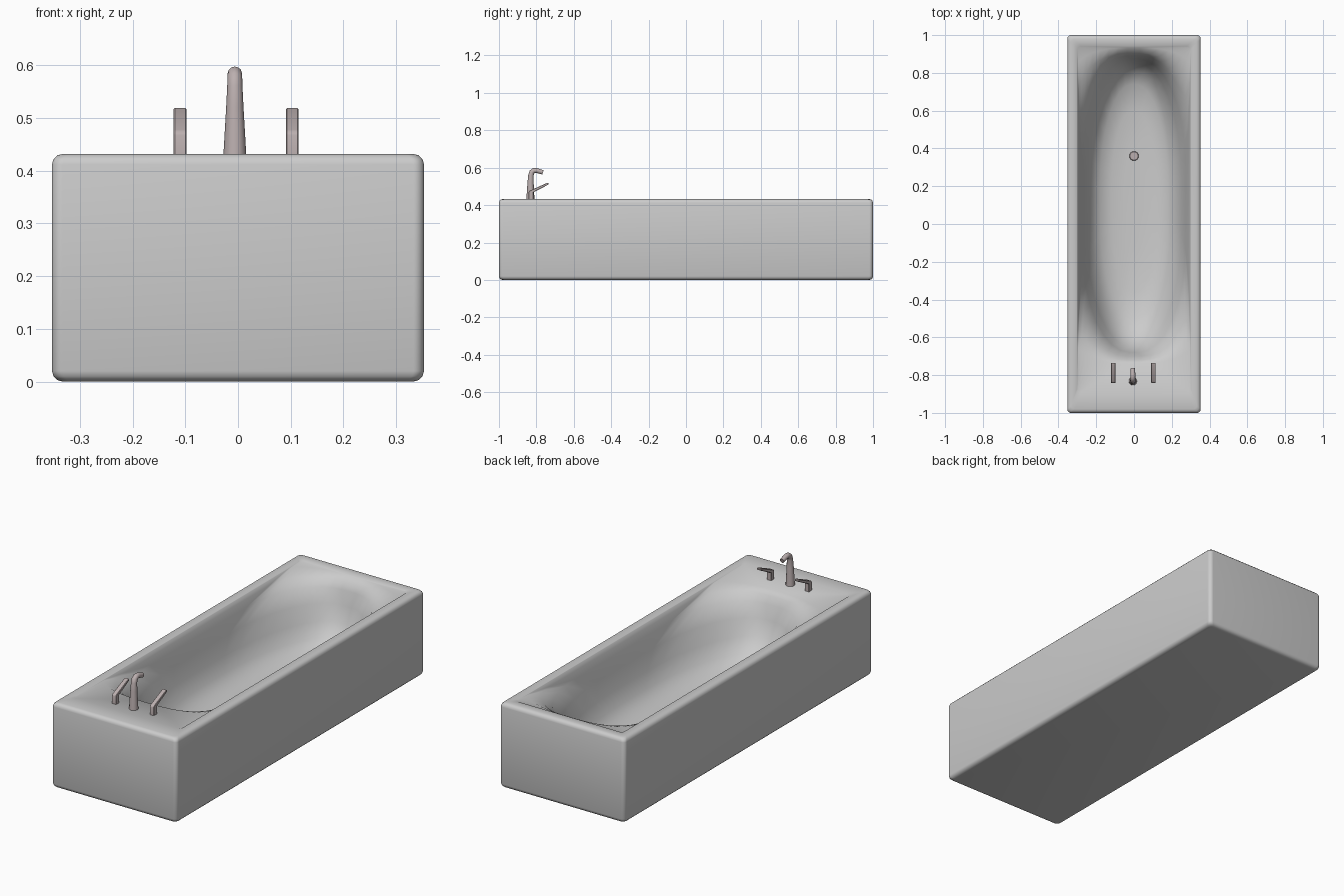
import bpy, bmesh, math
from mathutils import Vector

if "Cube" in bpy.data.objects:
    bpy.data.objects.remove(bpy.data.objects["Cube"])


def ring(hx, y0, y1, rx, ry, z, n=8):
    """Rounded rectangle with elliptical corners, always 4*(n+1) points."""
    cy, hy = (y0 + y1) / 2, (y1 - y0) / 2
    pts = []
    for q, (sx, sy) in enumerate(((1, 1), (-1, 1), (-1, -1), (1, -1))):
        for i in range(n + 1):
            a = math.pi / 2 * (q + i / n)
            pts.append((sx * (hx - rx) + rx * math.cos(a),
                        cy + sy * (hy - ry) + ry * math.sin(a), z))
    return pts


def activate(ob):
    bpy.ops.object.select_all(action='DESELECT')
    ob.select_set(True)
    bpy.context.view_layer.objects.active = ob


def finish(name, bm, mat=None, angle=35):
    bmesh.ops.recalc_face_normals(bm, faces=bm.faces)
    me = bpy.data.meshes.new(name)
    bm.to_mesh(me)
    bm.free()
    ob = bpy.data.objects.new(name, me)
    bpy.context.collection.objects.link(ob)
    if mat:
        me.materials.append(mat)
    activate(ob)
    bpy.ops.object.shade_smooth_by_angle(angle=math.radians(angle))
    return ob


metal = bpy.data.materials.new("warm_metal")
metal.diffuse_color = (0.5, 0.43, 0.43, 1)
metal.use_nodes = True
metal.node_tree.nodes["Principled BSDF"].inputs["Base Color"].default_value = metal.diffuse_color

# Tub: outer shell, rim and basin lofted as one closed surface
W, H, R = 0.353, 0.432, 0.02
rings = []
for a in (0, 30, 60, 90):                       # rounded bottom edge
    s = R * (1 - math.sin(math.radians(a)))
    z = R * (1 - math.cos(math.radians(a)))
    rings.append(ring(W - s, -1 + s, 1 - s, R, R, z))
for a in (0, 30, 60, 90):                       # rounded top edge
    s = R * (1 - math.cos(math.radians(a)))
    z = H - R * (1 - math.sin(math.radians(a)))
    rings.append(ring(W - s, -1 + s, 1 - s, R, R, z))
rings += [ring(*r) for r in (                   # rim, deck, walls and floor
    (0.304, -0.90, 0.945, 0.02, 0.02, 0.432),
    (0.301, -0.89, 0.940, 0.02, 0.02, 0.429),
    (0.300, -0.74, 0.935, 0.27, 0.10, 0.427),
    (0.296, -0.72, 0.905, 0.26, 0.22, 0.405),
    (0.288, -0.70, 0.890, 0.25, 0.40, 0.370),
    (0.272, -0.68, 0.875, 0.25, 0.55, 0.300),
    (0.250, -0.65, 0.850, 0.23, 0.60, 0.220),
    (0.220, -0.59, 0.810, 0.21, 0.60, 0.155),
    (0.180, -0.50, 0.740, 0.17, 0.55, 0.115),
    (0.120, -0.36, 0.600, 0.11, 0.42, 0.095),
    (0.050, -0.15, 0.420, 0.045, 0.25, 0.088))]
bm = bmesh.new()
loops = [[bm.verts.new(p) for p in r] for r in rings]
n = len(loops[0])
for a, b in zip(loops, loops[1:]):
    for i in range(n):
        bm.faces.new((a[i], a[(i + 1) % n], b[(i + 1) % n], b[i]))
bm.faces.new(loops[0])
bm.faces.new(loops[-1])
finish("tub_body", bm, angle=50)

# Drain disc on the basin floor
bm = bmesh.new()
bmesh.ops.create_cone(bm, cap_ends=True, segments=24, radius1=0.025,
                      radius2=0.022, depth=0.014)
bmesh.ops.translate(bm, verts=bm.verts, vec=(0, 0.36, 0.094))
finish("drain", bm, metal)

# Spout: tapered tube bending forward over the basin
cu = bpy.data.curves.new("spout", 'CURVE')
cu.dimensions = '3D'
cu.bevel_depth = 1
cu.bevel_resolution = 4
cu.use_fill_caps = True
path = [(-0.832, 0.425, 0.022), (-0.831, 0.52, 0.0165), (-0.829, 0.560, 0.0145),
        (-0.824, 0.577, 0.014), (-0.813, 0.585, 0.0135), (-0.798, 0.585, 0.013),
        (-0.765, 0.575, 0.012)]
sp = cu.splines.new('POLY')
sp.points.add(len(path) - 1)
for p, (y, z, r) in zip(sp.points, path):
    p.co = (-0.006, y, z, 1)
    p.radius = r
spout = bpy.data.objects.new("spout", cu)
bpy.context.collection.objects.link(spout)
cu.materials.append(metal)
activate(spout)
bpy.ops.object.convert(target='MESH')
bpy.ops.object.shade_smooth_by_angle(angle=math.radians(40))


def handle(name, x):
    """Square post with a lever: side profile extruded across x."""
    prof = [(-0.842, 0.425), (-0.816, 0.425), (-0.816, 0.468), (-0.735, 0.510),
            (-0.735, 0.519), (-0.742, 0.519), (-0.836, 0.477), (-0.842, 0.470)]
    bm = bmesh.new()
    f = bm.faces.new([bm.verts.new((x - 0.012, y, z)) for y, z in prof])
    ext = bmesh.ops.extrude_face_region(bm, geom=[f])["geom"]
    bmesh.ops.translate(bm, vec=Vector((0.024, 0, 0)),
                        verts=[v for v in ext if isinstance(v, bmesh.types.BMVert)])
    bmesh.ops.bevel(bm, geom=bm.edges[:], offset=0.002, segments=1, affect='EDGES')
    finish(name, bm, metal, 30)


# Two tap handles either side of the spout
handle("left_handle", -0.110)
handle("right_handle", 0.103)
